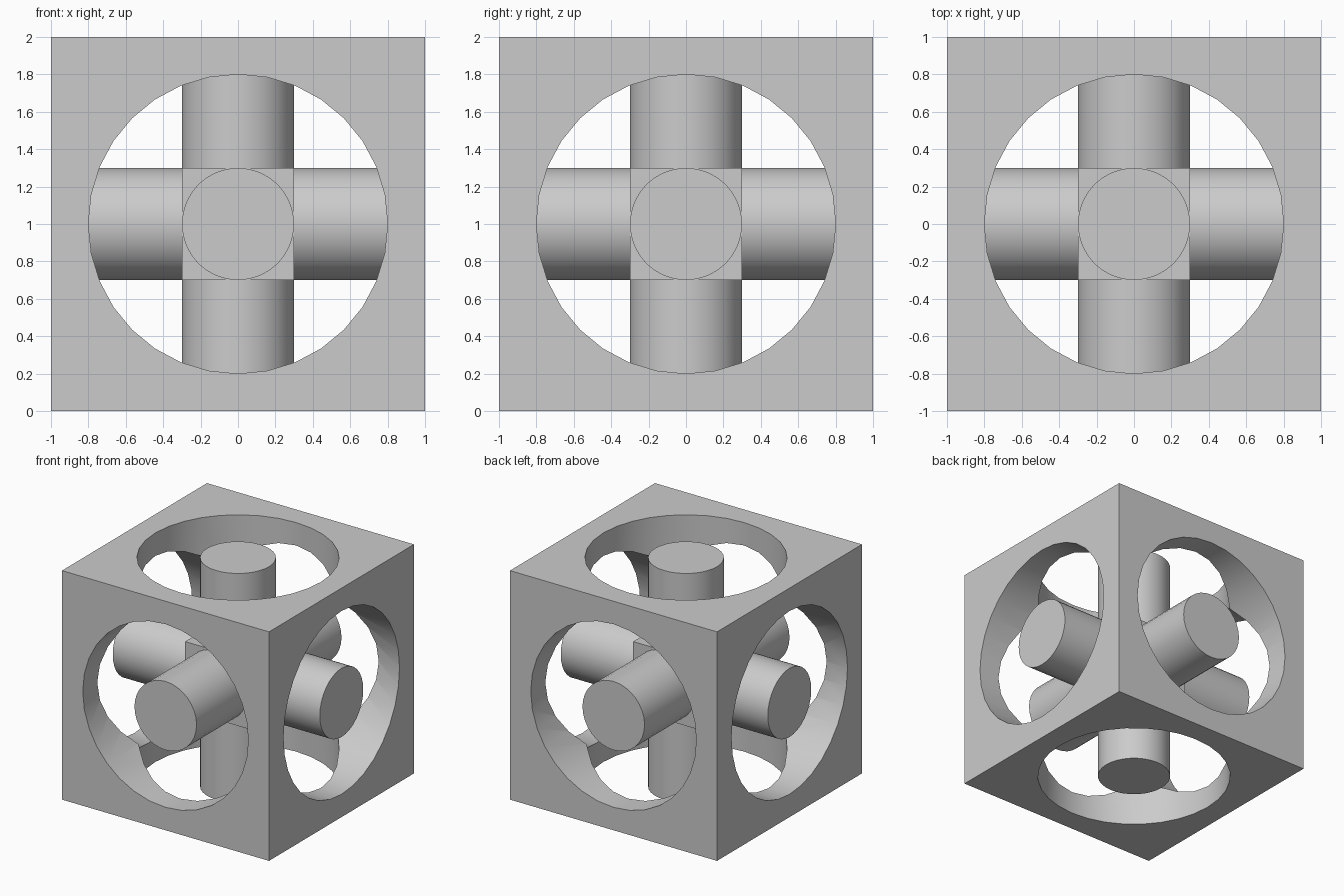
import bpy
import bmesh
import math
from mathutils import Matrix, Vector

if "Cube" in bpy.data.objects:
    bpy.data.objects.remove(bpy.data.objects["Cube"])

SIDES = 32
CENTRE = Vector((0, 0, 1))
HOLE_R, ROD_R = 0.8, 0.3

grey = bpy.data.materials.new("light_grey")
grey.diffuse_color = (0.6, 0.6, 0.6, 1)
grey.use_nodes = True
grey.node_tree.nodes["Principled BSDF"].inputs["Base Color"].default_value = grey.diffuse_color

# rotations that send the z axis to +z, -z, +x, -x, +y, -y
TURNS = [Matrix.Rotation(math.radians(a), 4, ax)
         for a, ax in ((0, 'X'), (180, 'X'), (90, 'Y'), (-90, 'Y'), (-90, 'X'), (90, 'X'))]


def make(name, bm):
    bmesh.ops.recalc_face_normals(bm, faces=bm.faces[:])
    mesh = bpy.data.meshes.new(name)
    bm.to_mesh(mesh)
    bm.free()
    mesh.materials.append(grey)
    ob = bpy.data.objects.new(name, mesh)
    ob.location = CENTRE
    bpy.context.collection.objects.link(ob)
    return ob


def activate(ob):
    bpy.ops.object.select_all(action='DESELECT')
    ob.select_set(True)
    bpy.context.view_layer.objects.active = ob


def cylinder(bm, radius, z0, z1, turn):
    place = turn @ Matrix.Translation((0, 0, (z0 + z1) / 2))
    return bmesh.ops.create_cone(bm, cap_ends=True, segments=SIDES, radius1=radius,
                                 radius2=radius, depth=z1 - z0, matrix=place)["verts"]


# outer cube frame, bored through along each axis
bm = bmesh.new()
bmesh.ops.create_cube(bm, size=2)
frame = make("cube_frame", bm)
activate(frame)
for turn in TURNS[::2]:
    bm = bmesh.new()
    cylinder(bm, HOLE_R, -1.2, 1.2, turn)
    cutter = make("bore_cutter", bm)
    mod = frame.modifiers.new("bore", 'BOOLEAN')
    mod.operation = 'DIFFERENCE'
    mod.solver = 'EXACT'
    mod.object = cutter
    bpy.ops.object.modifier_apply(modifier=mod.name)
    bpy.data.objects.remove(cutter, do_unlink=True)

# inner cross: small hub cube with six round arms flush with the frame faces
bm = bmesh.new()
bmesh.ops.create_cube(bm, size=2 * ROD_R)
hub = make("hub_cube", bm)
bm = bmesh.new()
for turn in TURNS:
    cylinder(bm, ROD_R, ROD_R, 1, turn)
hidden = [f for f in bm.faces if len(f.verts) == SIDES
          and f.calc_center_median().length < 0.5]
bmesh.ops.delete(bm, geom=hidden, context='FACES_ONLY')
arms = make("cross_arms", bm)

for ob in (frame, arms):
    activate(ob)
    bpy.ops.object.shade_smooth_by_angle(angle=math.radians(30))
